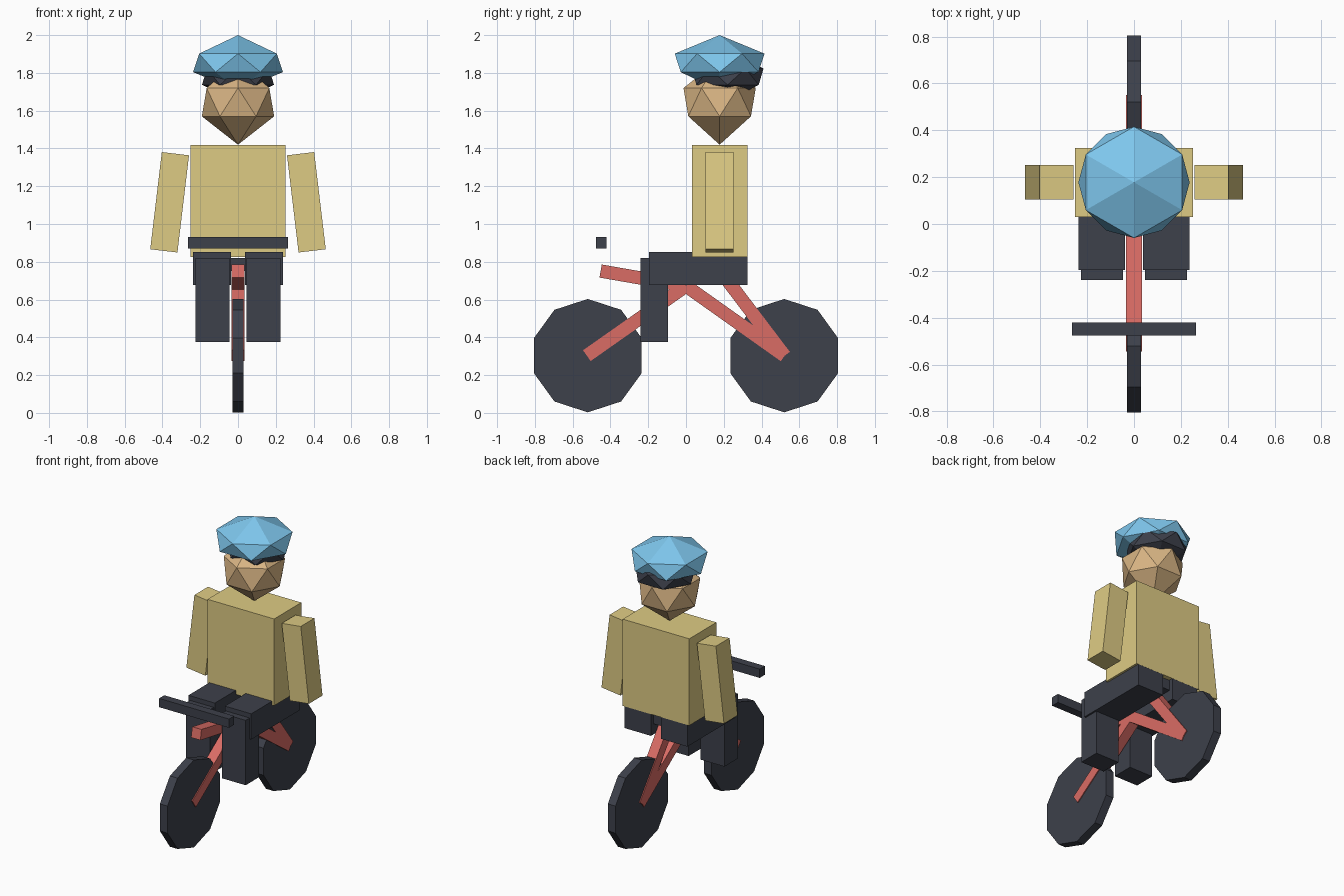
import bpy, bmesh, math
from mathutils import Vector, Matrix

if "Cube" in bpy.data.objects:
    bpy.data.objects.remove(bpy.data.objects["Cube"])


def material(name, rgb):
    m = bpy.data.materials.new(name)
    m.diffuse_color = (*rgb, 1)
    m.use_nodes = True
    m.node_tree.nodes["Principled BSDF"].inputs["Base Color"].default_value = m.diffuse_color
    return m


DARK = material("dark", (0.047, 0.052, 0.07))
RED = material("red", (0.7, 0.15, 0.13))
YELLOW = material("yellow", (0.73, 0.6, 0.23))
BLUE = material("blue", (0.21, 0.57, 0.85))
SKIN = material("skin", (0.69, 0.46, 0.23))


def finish(name, bm, mat):
    bmesh.ops.recalc_face_normals(bm, faces=bm.faces)
    me = bpy.data.meshes.new(name)
    bm.to_mesh(me)
    bm.free()
    me.materials.append(mat)
    ob = bpy.data.objects.new(name, me)
    bpy.context.collection.objects.link(ob)
    return ob


def box(name, center, size, mat, rot=None):
    bm = bmesh.new()
    m = Matrix.Translation(center) @ (rot or Matrix()) @ Matrix.Diagonal((*size, 1))
    bmesh.ops.create_cube(bm, size=1, matrix=m)
    return finish(name, bm, mat)


def bar(name, a, b, mat, t=0.07):
    # square tube in the x = 0 plane between two (y, z) points
    a, b = Vector((0, *a)), Vector((0, *b))
    d = b - a
    rot = Matrix.Rotation(math.atan2(d.z, d.y), 4, 'X')
    return box(name, (a + b) / 2, (t, d.length, t), mat, rot)


def ball(name, center, scale, mat):
    # faceted ball: two poles and two staggered six-sided rings
    bm = bmesh.new()
    r = math.sqrt(8) / 3

    def ring(z, turn):
        return [bm.verts.new((r * math.cos(math.radians(60 * i + turn)),
                              r * math.sin(math.radians(60 * i + turn)), z)) for i in range(6)]

    bottom, top = bm.verts.new((0, 0, -1)), bm.verts.new((0, 0, 1))
    low, high = ring(-1 / 3, 0), ring(1 / 3, 30)
    for i in range(6):
        j = (i + 1) % 6
        bm.faces.new((bottom, low[j], low[i]))
        bm.faces.new((low[i], low[j], high[i]))
        bm.faces.new((low[j], high[j], high[i]))
        bm.faces.new((high[i], high[j], top))
    bm.transform(Matrix.Translation(center) @ Matrix.Diagonal((*scale, 1)))
    return finish(name, bm, mat)


# Wheels
for name, y in (("front_wheel", -0.52), ("rear_wheel", 0.52)):
    bm = bmesh.new()
    bmesh.ops.create_cone(bm, cap_ends=True, segments=10, radius1=0.3, radius2=0.3, depth=0.058)
    bm.transform(Matrix.Rotation(math.pi / 2, 4, 'Y'))
    # turn so that a corner points straight up
    top = max(bm.verts, key=lambda v: v.co.z).co
    bm.transform(Matrix.Rotation(math.atan2(top.y, top.z), 4, 'X'))
    bm.transform(Matrix.Translation((0, y, 0.303)))
    finish(name, bm, DARK)

# Bicycle frame
hub = (0, 0.672)
bar("front_fork", (-0.525, 0.303), hub, RED)
bar("chain_stay", (0.522, 0.302), hub, RED)
bar("seat_stay", (0.522, 0.302), (0.19, 0.74), RED)
bar("top_tube", (-0.452, 0.751), hub, RED)

# Saddle and handlebar
box("seat", (0, 0.19, 0.785), (0.16, 0.22, 0.07), DARK)
box("handlebar", (0, -0.448, 0.9), (0.53, 0.056, 0.06), DARK)

# Rider body
box("torso", (0, 0.178, 1.122), (0.505, 0.295, 0.595), YELLOW)

# Limbs on both sides
for side, s in (("left", -1), ("right", 1)):
    box(side + "_thigh", (s * 0.138, 0.064, 0.764), (0.2, 0.522, 0.176), DARK)
    box(side + "_shin", (s * 0.136, -0.167, 0.598), (0.18, 0.146, 0.445), DARK)
    box(side + "_arm", (s * 0.362, 0.178, 1.115), (0.145, 0.148, 0.518), YELLOW,
        Matrix.Rotation(-s * math.radians(6.8), 4, 'Y'))

# Head, hair and helmet
ball("head", (0, 0.178, 1.645), (0.203, 0.203, 0.225), SKIN)
ball("hair", (0, 0.22, 1.78), (0.202, 0.202, 0.13), DARK)
ball("helmet", (0, 0.178, 1.853), (0.252, 0.252, 0.147), BLUE)
